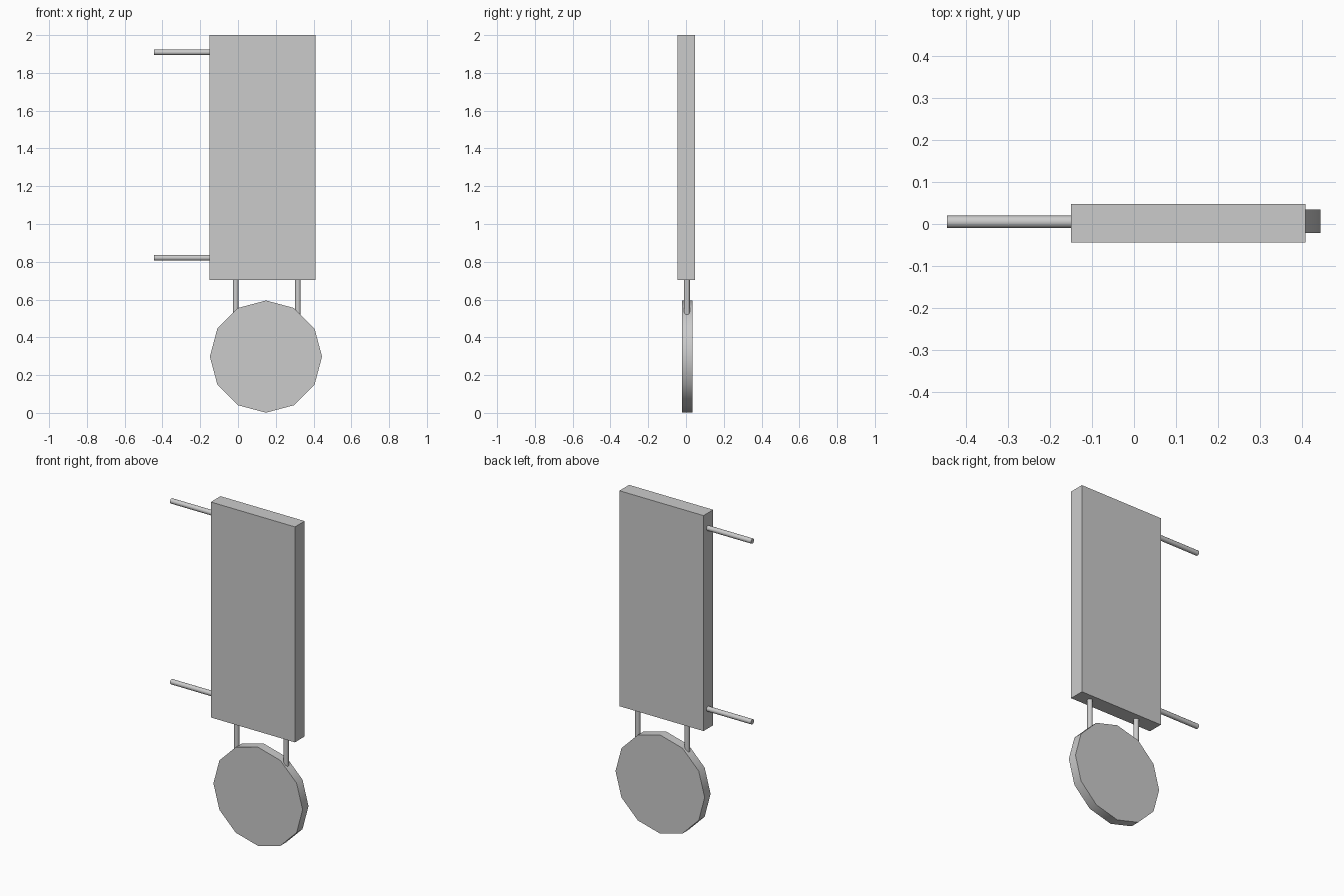
import bpy
from math import radians

if "Cube" in bpy.data.objects:
    bpy.data.objects.remove(bpy.data.objects["Cube"])


def box(name, lo, hi):
    bpy.ops.mesh.primitive_cube_add(size=1, location=[(a + b) / 2 for a, b in zip(lo, hi)])
    ob = bpy.context.object
    ob.name = name
    ob.scale = [b - a for a, b in zip(lo, hi)]
    bpy.ops.object.transform_apply(location=False, rotation=False, scale=True)
    return ob


def cylinder(name, radius, depth, loc, rot=(0, 0, 0), sides=12):
    bpy.ops.mesh.primitive_cylinder_add(vertices=sides, radius=radius, depth=depth,
                                        location=loc, rotation=[radians(a) for a in rot])
    ob = bpy.context.object
    ob.name = name
    bpy.ops.object.shade_smooth_by_angle(angle=radians(35))
    return ob


ROD_R = 0.015
ROD_Y = 0.005

# Main rectangular sign board
box("sign_board", (-0.15, -0.044, 0.703), (0.41, 0.048, 2.0))

# Wall brackets reaching out from the left edge, seated slightly in the board
for label, z in (("upper", 1.909), ("lower", 0.821)):
    cylinder(f"{label}_wall_rod", ROD_R, 0.33, (-0.281, ROD_Y, z), (0, 90, 0))

# Round twelve-sided hanging plate
cylinder("round_plate", 0.297, 0.056, (0.148, 0.007, 0.298), (90, 0, 0))

# Hanger rods joining the board to the plate
for label, x in (("left", -0.012), ("right", 0.317)):
    cylinder(f"{label}_hanger_rod", ROD_R, 0.24, (x, ROD_Y, 0.61))
